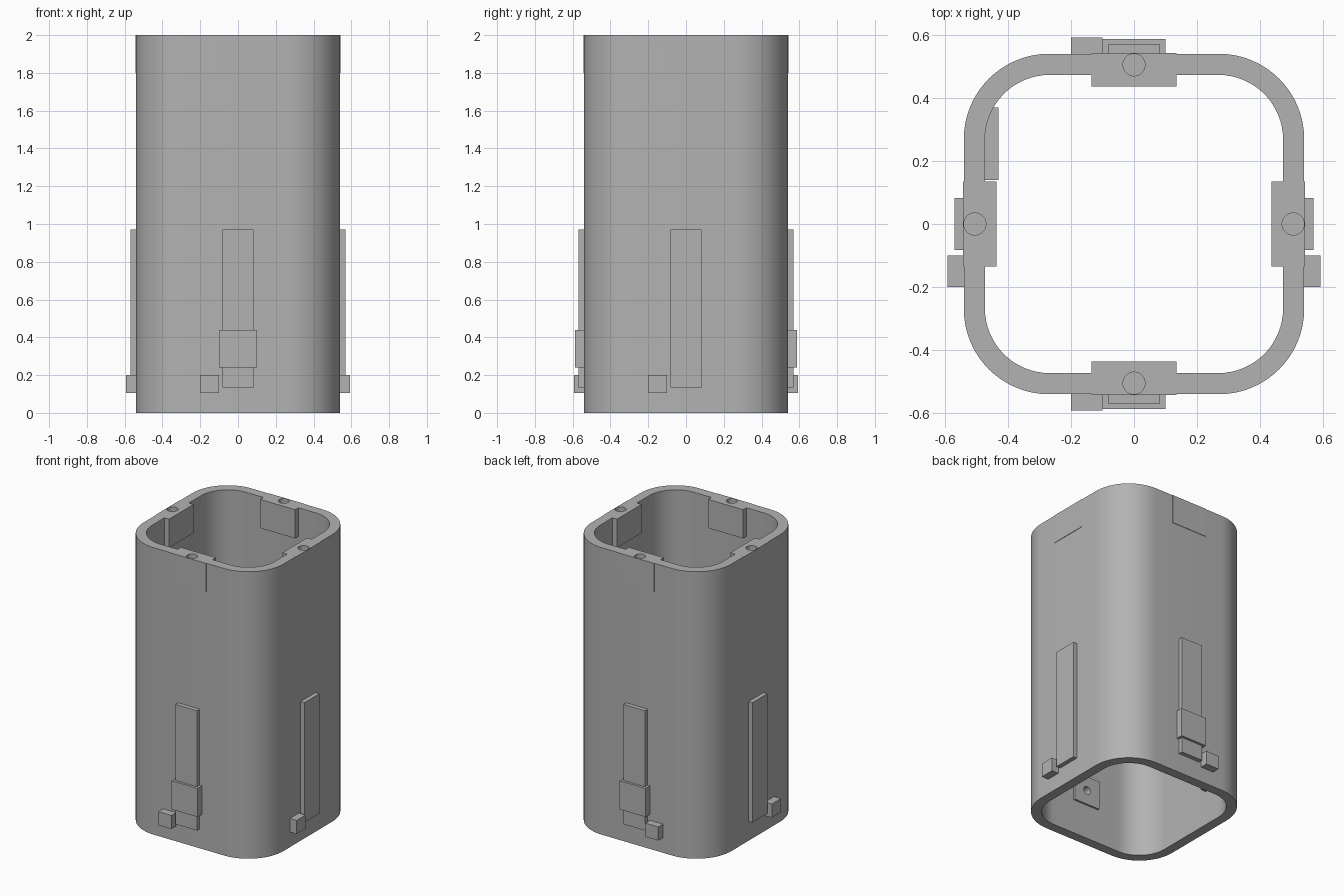
import bpy, bmesh
from math import pi, cos, sin
from mathutils import Matrix

if "Cube" in bpy.data.objects:
    bpy.data.objects.remove(bpy.data.objects["Cube"])

grey = bpy.data.materials.new("mid_grey")
grey.use_nodes = True
colour = (0.45, 0.45, 0.45, 1)
grey.diffuse_color = colour
grey.node_tree.nodes["Principled BSDF"].inputs["Base Color"].default_value = colour


def make(name, bm, smooth=False):
    bmesh.ops.recalc_face_normals(bm, faces=bm.faces)
    mesh = bpy.data.meshes.new(name)
    bm.to_mesh(mesh)
    bm.free()
    mesh.materials.append(grey)
    ob = bpy.data.objects.new(name, mesh)
    bpy.context.collection.objects.link(ob)
    if smooth:
        bpy.ops.object.select_all(action="DESELECT")
        ob.select_set(True)
        bpy.context.view_layer.objects.active = ob
        bpy.ops.object.shade_smooth_by_angle()
    return ob


def box(name, x, y, z, turn=0):
    """Box from (low, high) pairs, turned about the z axis."""
    bm = bmesh.new()
    bmesh.ops.create_cube(bm, size=1)
    for v in bm.verts:
        v.co = [(a + b) / 2 + c * (b - a) for (a, b), c in zip((x, y, z), v.co)]
    bm.transform(Matrix.Rotation(turn, 4, "Z"))
    return make(name, bm)


def rounded_square(half, radius, steps=16):
    points = []
    for quarter in range(4):
        a = quarter * pi / 2
        cx, cy = [(half - radius) * s for s in ((1, 1), (-1, 1), (-1, -1), (1, -1))[quarter]]
        for i in range(steps + 1):
            t = a + i / steps * pi / 2
            points.append((cx + radius * cos(t), cy + radius * sin(t)))
    return points


def drill(target, matrix, radius, depth):
    """Cut a round blind hole."""
    bm = bmesh.new()
    bmesh.ops.create_cone(bm, cap_ends=True, segments=32, radius1=radius,
                          radius2=radius, depth=depth, matrix=matrix)
    cutter = make(target.name + "_cutter", bm)
    cutter.hide_render = True
    cutter.hide_viewport = True
    cutter.display_type = "WIRE"
    mod = target.modifiers.new("hole", "BOOLEAN")
    mod.operation = "DIFFERENCE"
    mod.solver = "EXACT"
    mod.object = cutter


def tube(name, low, high):
    """Rounded square tube, open at both ends."""
    bm = bmesh.new()
    loops = []
    for half, radius in ((0.54, 0.27), (0.473, 0.205)):
        for z in (low, high):
            loops.append([bm.verts.new((x, y, z)) for x, y in rounded_square(half, radius)])
    ob, ot, ib, it = loops
    for a, b in ((ob, ot), (ot, it), (it, ib), (ib, ob)):
        for i in range(len(a)):
            j = (i + 1) % len(a)
            bm.faces.new((a[i], a[j], b[j], b[i]))
    return make(name, bm, smooth=True)


# Main body
body = tube("tube_body", 0, 2)

# Fixing blocks with screw holes around the top rim
for i, side in enumerate(("front", "left", "back", "right")):
    turn = i * pi / 2
    block = box(side + "_rim_block", (-0.135, 0.135), (-0.543, -0.437), (1.8, 2.0), turn)
    place = Matrix.Rotation(turn, 4, "Z") @ Matrix.Translation((0, -0.505, 2))
    drill(block, place, 0.035, 0.3)
    # Matching hole in the body wall
    drill(body, place, 0.035, 0.3)

    # Raised strip on each outer face
    box(side + "_strip", (-0.083, 0.083), (-0.57, -0.52), (0.135, 0.97), turn)

    # Small stop beside each strip
    near = (-0.2, -0.1) if side in ("front", "left") else (0.1, 0.2)
    box(side + "_stop", near, (-0.592, -0.52), (0.105, 0.2), turn)

    # Bracket through the front and back walls, with a hole on its inner face
    if side in ("front", "back"):
        bracket = box(side + "_bracket", (-0.1, 0.1), (-0.587, -0.46), (0.24, 0.44), turn)
        place = (Matrix.Rotation(turn, 4, "Z") @ Matrix.Translation((0, -0.46, 0.34))
                 @ Matrix.Rotation(pi / 2, 4, "X"))
        drill(bracket, place, 0.028, 0.1)
        drill(body, place, 0.028, 0.1)

# Plate on the inside of one wall
box("inner_plate", (-0.475, -0.43), (0.14, 0.37), (0.24, 0.6))
